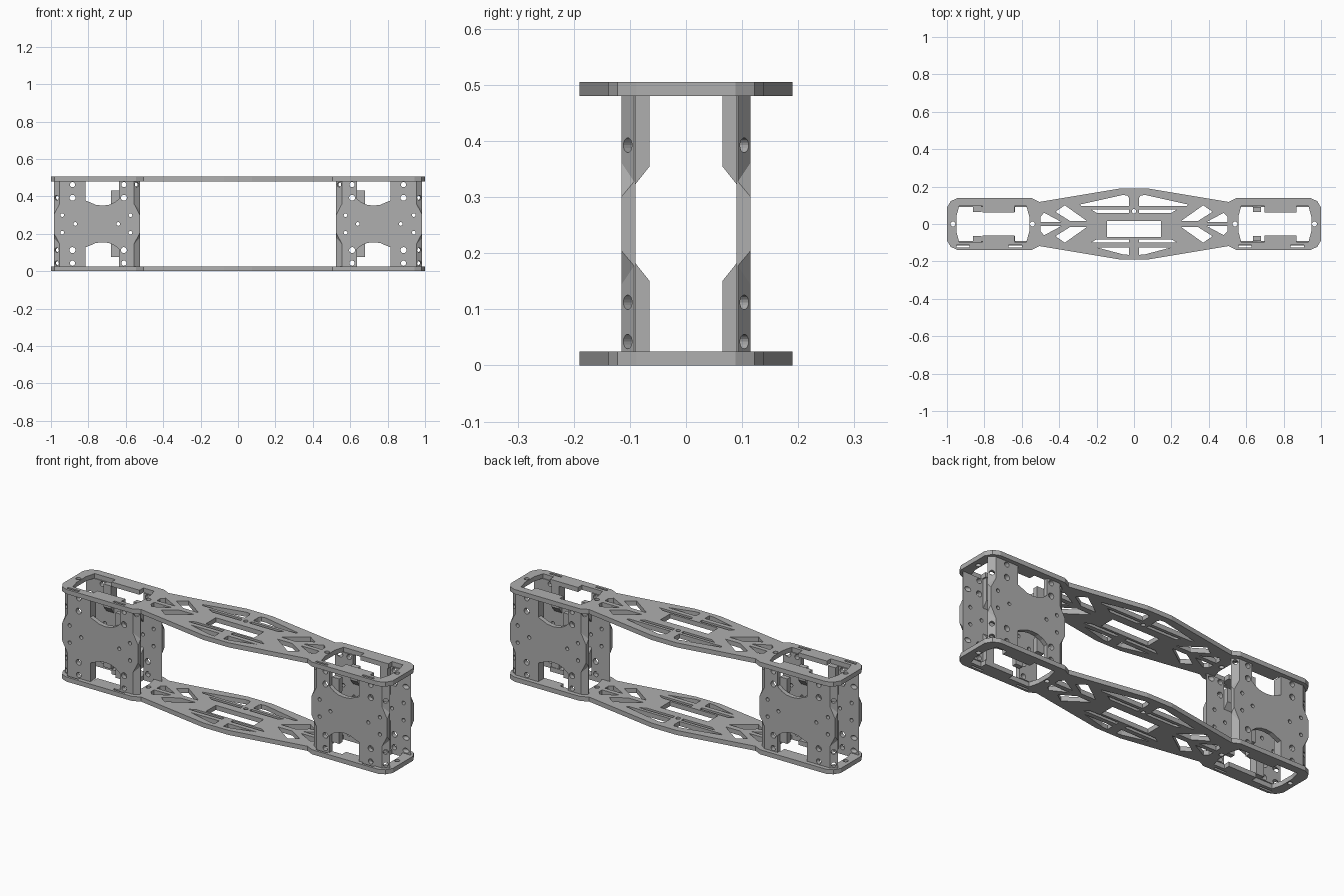
import bpy, bmesh, math
from mathutils import Matrix, Vector

cube = bpy.data.objects.get("Cube")
if cube:
    bpy.data.objects.remove(cube)

grey = bpy.data.materials.new("plain grey")
grey.use_nodes = True
COLOUR = (0.43, 0.43, 0.43, 1)
grey.diffuse_color = COLOUR
grey.node_tree.nodes["Principled BSDF"].inputs["Base Color"].default_value = COLOUR

THICK = 0.025
HEIGHT = 0.505
MID = HEIGHT / 2


def circle(x, y, r, n=16):
    return [(x + r * math.cos(2 * math.pi * i / n), y + r * math.sin(2 * math.pi * i / n)) for i in range(n)]


def rect(x0, x1, y0, y1):
    return [(x0, y0), (x1, y0), (x1, y1), (x0, y1)]


def flip(pts, sx=1, sy=1):
    return [(x * sx, y * sy) for x, y in pts]


def shift(pts, dx):
    return [(x + dx, y) for x, y in pts]


def add_mesh(name, bm):
    bmesh.ops.recalc_face_normals(bm, faces=bm.faces)
    mesh = bpy.data.meshes.new(name)
    bm.to_mesh(mesh)
    bm.free()
    mesh.materials.clear()
    mesh.materials.append(grey)
    ob = bpy.data.objects.new(name, mesh)
    bpy.context.collection.objects.link(ob)
    return ob


def cut_sheet(name, loops, matrix):
    """Flat sheet: first loop is the outline, the others are openings."""
    cu = bpy.data.curves.new(name, 'CURVE')
    cu.dimensions, cu.fill_mode, cu.extrude = '2D', 'BOTH', THICK / 2
    for pts in loops:
        sp = cu.splines.new('POLY')
        sp.points.add(len(pts) - 1)
        for p, (x, y) in zip(sp.points, pts):
            p.co = (x, y, 0, 1)
        sp.use_cyclic_u = True
    tmp = bpy.data.objects.new(name, cu)
    bpy.context.collection.objects.link(tmp)
    bpy.context.view_layer.update()
    mesh = bpy.data.meshes.new_from_object(tmp.evaluated_get(bpy.context.evaluated_depsgraph_get()))
    bpy.data.objects.remove(tmp)
    bm = bmesh.new()
    bm.from_mesh(mesh)
    bmesh.ops.remove_doubles(bm, verts=bm.verts, dist=1e-5)
    for f in bm.faces:
        f.smooth = False
    bm.transform(matrix)
    return add_mesh(name, bm)


def subtract(ob, cutters):
    for c in cutters:
        mod = ob.modifiers.new("cut", 'BOOLEAN')
        mod.operation, mod.solver, mod.object = 'DIFFERENCE', 'EXACT', c
    bpy.context.view_layer.update()
    mesh = bpy.data.meshes.new_from_object(ob.evaluated_get(bpy.context.evaluated_depsgraph_get()))
    ob.modifiers.clear()
    ob.data = mesh
    for c in cutters:
        bpy.data.objects.remove(c)


def hull(name, pts):
    bm = bmesh.new()
    for p in pts:
        bm.verts.new(p)
    bmesh.ops.convex_hull(bm, input=bm.verts)
    return add_mesh(name, bm)


# --- Long plates -----------------------------------------------------------
quarter = [(0.075, 0.19), (0.505, 0.118), (0.545, 0.138), (0.945, 0.138), (0.98, 0.122), (1.0, 0.088)]
right_half = quarter + flip(quarter, 1, -1)[::-1]
outline = right_half + flip(right_half, -1, -1)

# openings of one end, repeated at the other end by a shift
half_window = [(-0.95, 0.04), (-0.935, 0.095), (-0.81, 0.095), (-0.81, 0.062),
               (-0.64, 0.062), (-0.64, 0.095), (-0.575, 0.095), (-0.56, 0.04)]
end_openings = [half_window + flip(half_window, 1, -1)[::-1],
                circle(-0.968, 0, 0.013), circle(-0.543, 0, 0.013),
                rect(-0.95, -0.88, -0.125, -0.113), rect(-0.67, -0.6, -0.125, -0.113)]
openings = [shift(p, dx) for p in end_openings for dx in (0, 1.508)]

# lightening slots, mirrored left and right
slots = [
    [(-0.29, 0.104), (-0.06, 0.155), (-0.035, 0.152), (-0.027, 0.14), (-0.027, 0.095), (-0.28, 0.095)],
    [(-0.23, 0.078), (-0.027, 0.078), (-0.027, 0.06), (-0.2, 0.06)],
    [(-0.23, -0.1), (-0.027, -0.1), (-0.027, -0.082), (-0.2, -0.082)],
    [(-0.2, -0.125), (-0.027, -0.125), (-0.027, -0.165), (-0.06, -0.162)],
]
cross = [[(-0.5, 0.04), (-0.48, 0.06), (-0.39, 0.012), (-0.5, 0.012)],
         [(-0.42, 0.065), (-0.37, 0.1), (-0.25, 0.015), (-0.34, 0.015)]]
slots += [flip(p, 1, s) for p in cross for s in (1, -1)]
openings += [flip(p, s) for p in slots for s in (1, -1)]
openings += [rect(-0.145, 0.145, -0.07, 0.015), circle(0, 0.068, 0.012)]

for name, z in (("bottom_plate", THICK / 2), ("top_plate", HEIGHT - THICK / 2)):
    cut_sheet(name, [outline] + openings, Matrix.Translation((0, 0, z)))

# --- Upright bracket (one quarter, then mirrored) --------------------------
X0, X1, Y0, Y1 = 0.525, 0.985, 0.09, 0.115
CX = (X0 + X1) / 2
low = [(X0, -0.2275), (0.635, -0.2275), (0.635, -0.135), (0.66, -0.115), (0.69, -0.102),
       (0.725, -0.098), (0.76, -0.102), (0.79, -0.115), (0.815, -0.125), (0.815, -0.2275), (X1, -0.2275)]
profile = low + flip(low, 1, -1)[::-1]
holes = [circle(x, s * z, r) for x in (0.61, 0.885) for s in (1, -1) for z, r in ((0.21, 0.014), (0.14, 0.016))]
holes += [circle(x, s * 0.047, 0.01, 12) for x in (0.575, 0.94) for s in (1, -1)]
holes += [circle(x, 0, 0.01, 12) for x in (0.64, 0.87)]
stand = Matrix.Translation((0, (Y0 + Y1) / 2, MID)) @ Matrix.Rotation(math.pi / 2, 4, 'X')
bracket = cut_sheet("bracket", [profile] + holes, stand)

# bevelled side edges that fade out towards the middle, with drilled holes
cutters = []
half = (X1 - X0) / 2
for sx in (1, -1):
    for sz in (1, -1):
        def place(x, y, z):
            return (CX + sx * (half + x), y, MID + sz * z)
        cutters.append(hull("bevel_cutter", [place(*p) for p in (
            (-0.033, 0.116, 0.24), (0.002, 0.091, 0.24), (0.004, 0.118, 0.24),
            (-0.033, 0.116, 0.11), (0.002, 0.091, 0.073), (0.004, 0.118, 0.037))]))
        for z in (0.21, 0.14):
            bm = bmesh.new()
            bmesh.ops.create_cone(bm, cap_ends=True, segments=16, radius1=0.013, radius2=0.013, depth=0.12)
            turn = Vector((sx * 0.7, 0.7, 0)).to_track_quat('Z', 'Y').to_matrix().to_4x4()
            bm.transform(Matrix.Translation(place(-0.017, 0.103, z)) @ turn)
            cutters.append(add_mesh("drill_cutter", bm))
for c in cutters:
    c.hide_render = True
subtract(bracket, cutters)

# inner ribs beside the notches
ribs = []
for name, x0, x1, top in (("outer_rib", 0.815, 0.86, 0.2275), ("inner_rib", 0.635, 0.678, 0.178)):
    for level, sz in (("upper", 1), ("lower", -1)):
        section = [(0.092, 0.068), (0.065, 0.102), (0.065, top), (0.092, top)]
        ribs.append(hull(level + "_" + name, [(x, y, MID + sz * z) for x in (x0, x1) for y, z in section]))

# copies for the four uprights
for part in [bracket] + ribs:
    base = part.name
    for side, sx in (("left", 1), ("right", -1)):
        for end, sy in (("back", 1), ("front", -1)):
            bm = bmesh.new()
            bm.from_mesh(part.data)
            bm.transform(Matrix.Diagonal((sx, sy, 1, 1)))
            add_mesh(f"{end}_{side}_{base}", bm)
    bpy.data.objects.remove(part)
